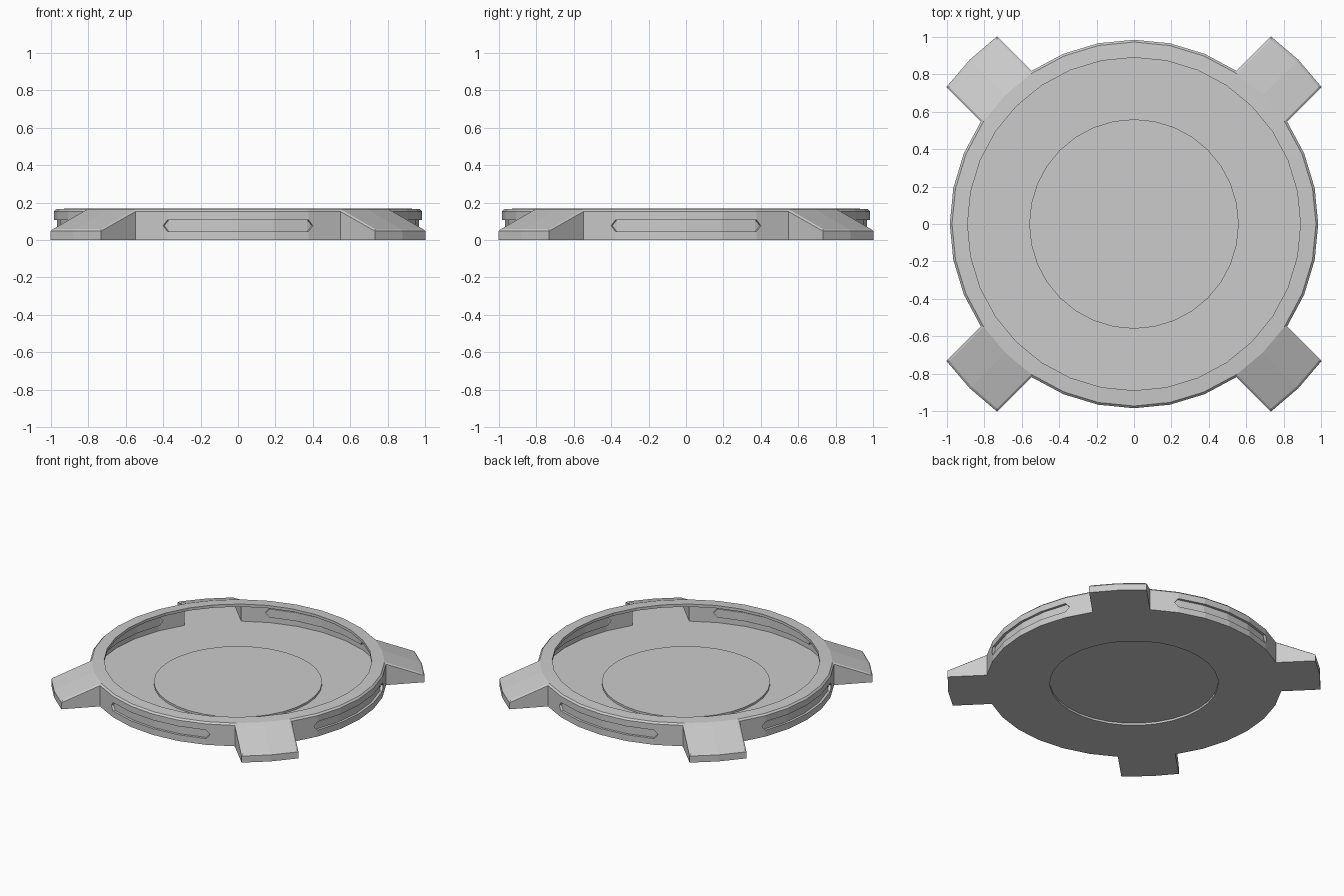
import bpy, bmesh
from math import sin, cos, pi
from mathutils import Vector

if "Cube" in bpy.data.objects:
    bpy.data.objects.remove(bpy.data.objects["Cube"])

N, R, R_IN, R_DISC, R_TAB = 32, 0.985, 0.89, 0.56, 1.242
Z_EDGE, Z_TOP, Z_TAB, BEV = 0.153, 0.17, 0.048, 0.012
SLOT_LO, SLOT_HI, SLOT_D = 0.046, 0.108, 0.018


def polar(k, r):
    a = 2 * pi * k / N
    return Vector((r * sin(a), r * cos(a)))


def make_object(name, bm):
    bmesh.ops.remove_doubles(bm, verts=bm.verts, dist=1e-5)
    me = bpy.data.meshes.new(name)
    bm.to_mesh(me)
    bm.free()
    ob = bpy.data.objects.new(name, me)
    bpy.context.collection.objects.link(ob)
    return ob


def face(bm, *pts):
    return bm.faces.new([bm.verts.new(p) for p in pts])


def at(p, z):
    return (p.x, p.y, z)


# Footprint outline: a 32-sided ring with four diagonal tabs
half = R * sin(2 * pi / N)
outline = []          # (point, edge height, ring index, is on tab end)
for k in range(N):
    p = polar(k, R)
    if k % 8 == 4:
        d = polar(k, 1)
        side = Vector((d.y, -d.x))
        reach = (R_TAB ** 2 - half ** 2) ** 0.5
        outline += [(d * reach - side * half, Z_TAB, k, True),
                    (d * R_TAB, Z_TAB, k, True),
                    (d * reach + side * half, Z_TAB, k, True)]
    else:
        outline.append((p, Z_EDGE, k, False))
M = len(outline)


def inset(i):
    p0, p, p2 = (outline[(i + j) % M][0] for j in (-1, 0, 1))
    e1, e2 = (p - p0).normalized(), (p2 - p).normalized()
    n1, n2 = Vector((e1.y, -e1.x)), Vector((e2.y, -e2.x))
    return p + (n1 + n2) * BEV / (1 + n1.dot(n2))


ins = [inset(i) for i in range(M)]

# Side wall with recessed slots, and bevelled upper edge
bm = bmesh.new()


def slot_point(p, z, depth):
    q = p * (1 - depth / R)
    return (q.x, q.y, z)


for i in range(M):
    j = (i + 1) % M
    (a, za, ka, ta), (b, zb, kb, tb) = outline[i], outline[j]
    face(bm, at(a, za), at(b, zb), at(ins[j], zb + BEV), at(ins[i], za + BEV))
    if ta or tb:
        face(bm, at(a, 0), at(b, 0), at(b, zb), at(a, za))
        continue
    m = ka % 8
    mid = (SLOT_LO + SLOT_HI) / 2
    if m in (6, 7, 0, 1):          # straight part of a slot
        face(bm, at(a, 0), at(b, 0), at(b, SLOT_LO), at(a, SLOT_LO))
        face(bm, at(a, SLOT_HI), at(b, SLOT_HI), at(b, zb), at(a, za))
        for z in (SLOT_LO, SLOT_HI):
            face(bm, at(a, z), at(b, z), slot_point(b, z, SLOT_D), slot_point(a, z, SLOT_D))
        face(bm, *[slot_point(p, z, SLOT_D) for p, z in
                   ((a, SLOT_LO), (b, SLOT_LO), (b, SLOT_HI), (a, SLOT_HI))])
    else:                          # pointed slot end
        s, e = (a, b) if m == 2 else (b, a)
        tip = s.lerp(e, 0.14)
        face(bm, at(s, 0), at(e, 0), at(tip, mid), at(s, SLOT_LO))
        face(bm, at(e, 0), at(e, Z_EDGE), at(tip, mid))
        face(bm, at(e, Z_EDGE), at(s, Z_EDGE), at(s, SLOT_HI), at(tip, mid))
        for z in (SLOT_LO, SLOT_HI):
            face(bm, at(s, z), at(tip, mid), slot_point(tip, mid, SLOT_D), slot_point(s, z, SLOT_D))
        face(bm, slot_point(s, SLOT_LO, SLOT_D), slot_point(tip, mid, SLOT_D),
             slot_point(s, SLOT_HI, SLOT_D))

# Flat rim, sloping tab tops and inner lip
ridge = {}
for i, (p, z, k, t) in enumerate(outline):
    ridge[k] = at(polar(k, R - BEV), Z_EDGE + BEV) if t else at(ins[i], z + BEV)
for k in range(N):
    n = (k + 1) % N
    u, v = polar(k, R_IN), polar(n, R_IN)
    face(bm, ridge[k], ridge[n], at(v, Z_TOP), at(u, Z_TOP))
    face(bm, at(u, Z_TOP), at(v, Z_TOP), at(v, Z_TOP - 0.02), at(u, Z_TOP - 0.02))
for i, (p, z, k, t) in enumerate(outline):
    if t and not outline[i - 1][3]:
        left, mid_, right = (at(ins[i + j], Z_TAB + BEV) for j in (0, 1, 2))
        face(bm, ridge[k - 1], left, mid_, ridge[k])
        face(bm, ridge[k], mid_, right, ridge[k + 1])

# Floor following the footprint, with a raised central disc
for i in range(M):
    j = (i + 1) % M
    (a, _, ka, _), (b, _, kb, _) = outline[i], outline[j]
    u, v = polar(ka, R_DISC), polar(kb, R_DISC)
    if ka == kb:
        face(bm, at(a, 0), at(u, 0), at(b, 0))
    else:
        face(bm, at(a, 0), at(u, 0), at(v, 0), at(b, 0))
        face(bm, at(u, 0), at(v, 0), at(v, 0.015), at(u, 0.015))
face(bm, *[at(polar(-k, R_DISC), 0.015) for k in range(N)])

bmesh.ops.remove_doubles(bm, verts=bm.verts, dist=1e-5)
bmesh.ops.recalc_face_normals(bm, faces=bm.faces)
make_object("tabbed_tray", bm)
